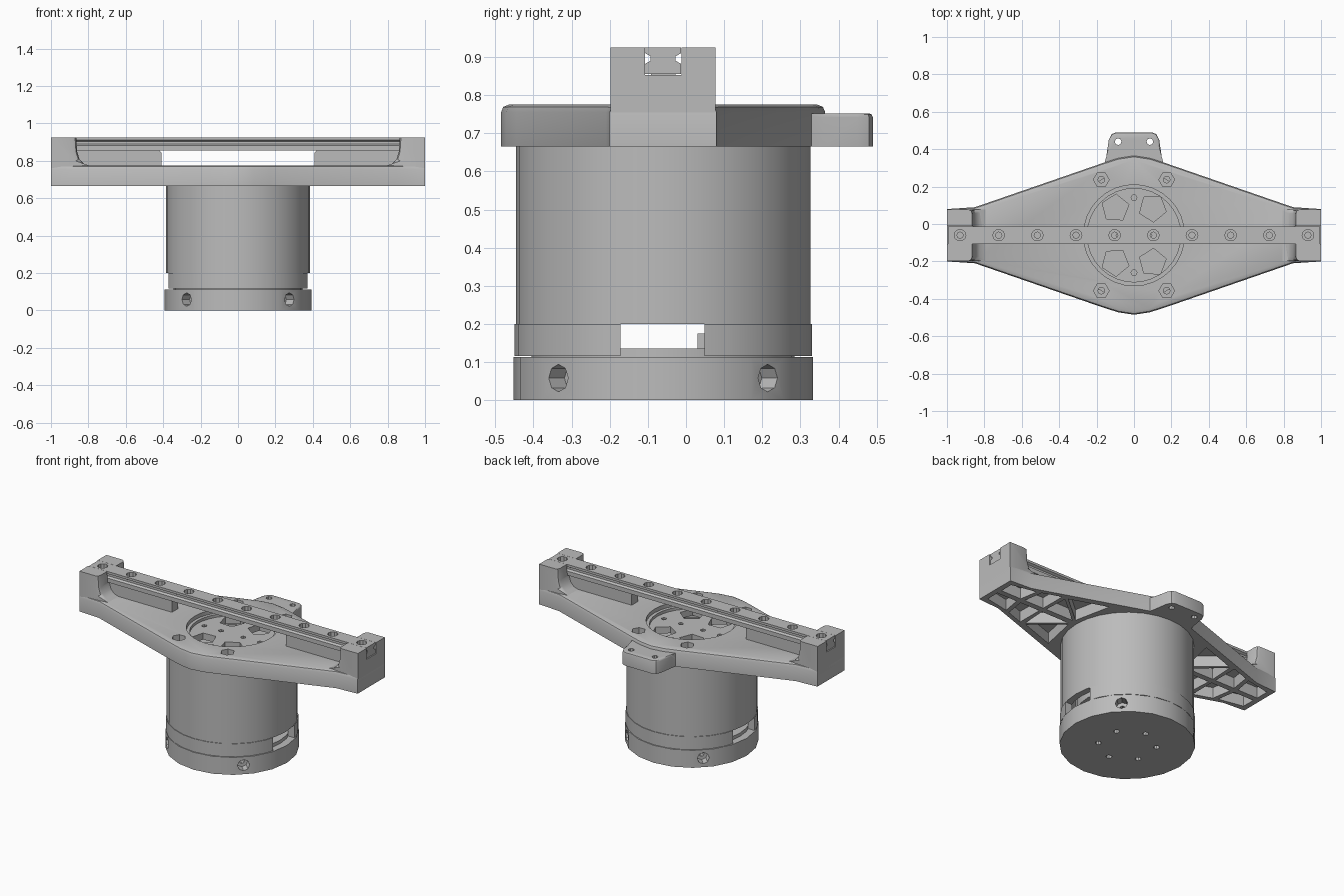
import bpy, bmesh, math
from mathutils import Matrix, Vector

if "Cube" in bpy.data.objects:
    bpy.data.objects.remove(bpy.data.objects["Cube"])

YC = -0.06  # the whole assembly is symmetric about this y, apart from the tab
grey = bpy.data.materials.new("plain grey")
grey.use_nodes = True
grey.diffuse_color = (0.5, 0.5, 0.5, 1)
grey.node_tree.nodes["Principled BSDF"].inputs["Base Color"].default_value = (0.5, 0.5, 0.5, 1)

UP = Matrix.Translation((0, YC, 0))
ALONG_Y = UP @ Matrix(((1, 0, 0, 0), (0, 0, 1, 0), (0, 1, 0, 0), (0, 0, 0, 1)))
ALONG_X = UP @ Matrix(((0, 0, 1, 0), (1, 0, 0, 0), (0, 1, 0, 0), (0, 0, 0, 1)))


def ngon(r, n, x=0, y=0, turn=0):
    return [(x + r * math.cos(turn + math.tau * i / n),
             y + r * math.sin(turn + math.tau * i / n)) for i in range(n)]


def rect(x0, x1, y0, y1):
    return [(x0, y0), (x1, y0), (x1, y1), (x0, y1)]


def build(name, prisms, bevel=None, width=0.02):
    """Object from (outline, low, high, matrix) prisms, with chosen edges bevelled."""
    bm = bmesh.new()
    for pts, low, high, mat in prisms:
        a = [bm.verts.new(mat @ Vector((x, y, low))) for x, y in pts]
        b = [bm.verts.new(mat @ Vector((x, y, high))) for x, y in pts]
        bm.faces.new(a)
        bm.faces.new(b)
        for i in range(len(pts)):
            j = (i + 1) % len(pts)
            bm.faces.new((a[i], a[j], b[j], b[i]))
    bmesh.ops.recalc_face_normals(bm, faces=bm.faces)
    if bevel:
        edges = [e for e in bm.edges if bevel(e.verts[0].co, e.verts[1].co)]
        bmesh.ops.bevel(bm, geom=edges, offset=width, segments=2, profile=0.5,
                        affect='EDGES', clamp_overlap=True)
    mesh = bpy.data.meshes.new(name)
    bm.to_mesh(mesh)
    bm.free()
    mesh.materials.append(grey)
    obj = bpy.data.objects.new(name, mesh)
    bpy.context.collection.objects.link(obj)
    return obj


def cut(obj, prisms):
    """Subtract prisms that do not touch each other."""
    cutter = build("cutter", prisms)
    cutter.hide_render = True
    mod = obj.modifiers.new("cut", 'BOOLEAN')
    mod.operation = 'DIFFERENCE'
    mod.solver = 'EXACT'
    mod.object = cutter
    bpy.context.view_layer.objects.active = obj
    bpy.ops.object.modifier_apply(modifier=mod.name)
    bpy.data.objects.remove(cutter)


def tube(name, outer, inner, low, high, n):
    obj = build(name, [(ngon(outer, n), low, high, UP)])
    cut(obj, [(ngon(inner, n), low - 0.1, high + 0.1, UP)])
    return obj


CORNERS = [(sx, sy) for sx in (1, -1) for sy in (1, -1)]

# Base with radial screw holes and six holes underneath
base = build("base", [(ngon(0.393, 20), 0, 0.113, UP)])
screws = []
for k in range(4):
    turn = Matrix.Rotation(math.pi / 4 + k * math.pi / 2, 4, 'Z')
    lay = Matrix.Rotation(math.pi / 2, 4, 'Y')
    screws.append(UP @ Matrix.Translation((0, 0, 0.058)) @ turn @ lay)
cut(base, [(ngon(0.036, 8), 0.33, 0.5, m) for m in screws])
cut(base, [(ngon(0.015, 8), 0.25, 0.4, m) for m in screws])
cut(base, [(ngon(0.018, 8, x, y), -0.1, 0.06, UP) for x, y in ngon(0.17, 6, turn=0.5)])
build("base_inner_plate", [(ngon(0.345, 28), 0.1, 0.135, UP)])
build("cable_connector", [(rect(-0.03, 0.03, 0.09, 0.11), 0.13, 0.175, UP)])

# Housing: lower ring with side windows, tall sleeve, motor inside
ring = tube("window_ring", 0.39, 0.345, 0.116, 0.2, 28)
cut(ring, [(rect(-0.6, 0.6, -0.112, 0.108), 0.1, 0.25, UP)])
tube("housing_sleeve", 0.386, 0.345, 0.2, 0.67, 28)
build("motor_can", [(ngon(0.3, 28), 0.205, 0.655, UP)])

# Arm plate: lozenge outline, mirrored from one quarter
quarter = [(1, 0.14), (0.85, 0.15), (0.17, 0.385), (0.085, 0.412), (0, 0.425)]
half = quarter + [(-x, y) for x, y in quarter[-2::-1]]
outline = half + [(x, -y) for x, y in half[::-1]]
LOW, TOP, CEIL = 0.665, 0.775, 0.735
plate = build("arm_plate", [(outline, LOW, TOP, UP)],
              lambda a, b: a.z > 0.77 and b.z > 0.77)


def wall(x):
    return 0.12 + (0.85 - x) * 0.345


def shrink(pts, k=0.86):
    cx, cy = (sum(c) / len(pts) for c in zip(*pts))
    return [(cx + (x - cx) * k, cy + (y - cy) * k) for x, y in pts]


# Underside pockets leave outer walls, a spine and slanted ribs
near, far = (0.41, 0.01), (0.63, wall(0.63))
pockets = [shrink([near, (0.64, 0.01), far]),
           shrink([near, far, (0.35, wall(0.35))]),
           [(0.65, 0.018), (0.79, 0.018), (0.77, wall(0.77)), (0.65, wall(0.65))],
           [(0.82, 0.018), (0.965, 0.018), (0.965, 0.105), (0.8, wall(0.8))]]
cut(plate, [([(x * sx, y * sy) for x, y in p], 0.6, CEIL, UP)
            for p in pockets for sx, sy in CORNERS])
# Central bore and four counterbored screw holes
cut(plate, [(ngon(0.27, 32), 0.6, 0.9, UP)]
    + [(ngon(0.042, 6, sx * 0.175, sy * 0.297), 0.725, 0.9, UP) for sx, sy in CORNERS])
cut(plate, [(ngon(0.018, 8, sx * 0.175, sy * 0.297), 0.6, 0.8, UP) for sx, sy in CORNERS])

# Rear tab with two holes
tab_side = [(0.17, 0.34), (0.148, 0.42), (0.135, 0.51), (0.12, 0.54), (0.095, 0.55)]
tab = build("rear_tab", [(tab_side + [(-x, y) for x, y in tab_side[::-1]], LOW, 0.752, UP)],
            lambda a, b: a.z > 0.75 and b.z > 0.75 and min(a.y, b.y) > 0.3, 0.01)
cut(tab, [(ngon(0.018, 8, s * 0.085, 0.5), 0.6, 0.9, UP) for s in (1, -1)])

# Motor mounting face in the bore
face = build("motor_face", [(ngon(0.275, 32), 0.69, 0.732, UP)])
cut(face, [(ngon(0.075, 5, sx * 0.1, sy * 0.145, sx * sy), 0.6, 0.8, UP) for sx, sy in CORNERS]
    + [(ngon(0.016, 6, x, y), 0.6, 0.8, UP)
       for x, y in ngon(0.2, 4) + ngon(0.08, 2)])
tube("motor_face_lip", 0.272, 0.25, 0.72, 0.75, 32)

# End blocks with an inner fillet and a slot for the rail
for s, side in ((1, "left"), (-1, "right")):
    profile = [(1, CEIL), (1, 0.925), (0.865, 0.925), (0.86, 0.85), (0.848, 0.81),
               (0.825, 0.785), (0.78, 0.77), (0.78, CEIL)]
    block = build(side + "_end_block",
                  [([(x * s, z) for x, z in profile], -0.138, 0.138, ALONG_Y)],
                  lambda a, b: abs(a.y - b.y) < 0.01 and max(abs(a.x), abs(b.x)) < 0.87
                  and min(a.z, b.z) > 0.78, 0.022)
    cut(block, [(rect(-1.1, 1.1, -0.048, 0.048), 0.853, 1, UP)])
    # Web that carries the rail
    web = [(0.41, 0.765), (0.41, 0.845), (0.425, 0.857), (0.87, 0.857), (0.87, 0.765)]
    build(side + "_rail_web", [([(x * s, z) for x, z in web], -0.032, 0.032, ALONG_Y)])

# Guide rail with grooved sides and ten counterbored holes
groove = [(0.047, 0.855), (0.047, 0.882), (0.033, 0.89), (0.033, 0.902), (0.047, 0.91),
          (0.047, 0.925)]
rail = build("guide_rail", [(groove + [(-y, z) for y, z in groove[::-1]],
                             -0.995, 0.995, ALONG_X)])
spots = [-0.93 + i * 1.86 / 9 for i in range(10)]
cut(rail, [(ngon(0.031, 10, x), 0.893, 1, UP) for x in spots])
cut(rail, [(ngon(0.017, 8, x), 0.8, 1, UP) for x in spots])

# Smooth the round surfaces and keep the hard edges
bpy.ops.object.select_all(action='DESELECT')
for obj in bpy.context.collection.objects:
    if obj.type == 'MESH' and grey.name in obj.data.materials:
        obj.select_set(True)
        bpy.context.view_layer.objects.active = obj
bpy.ops.object.shade_smooth_by_angle(angle=math.radians(30))
